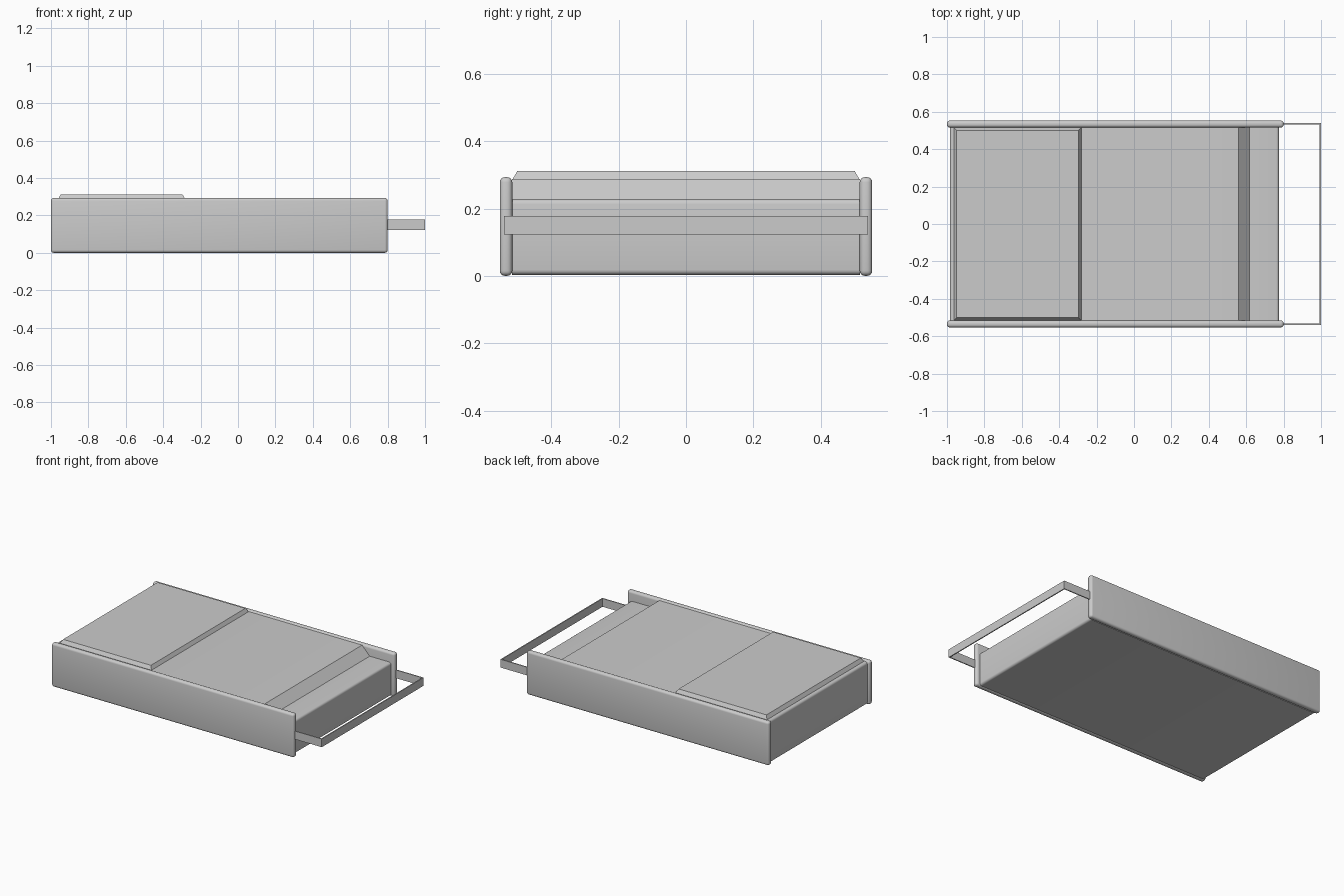
import bpy, bmesh
from mathutils import Vector

if "Cube" in bpy.data.objects:
    bpy.data.objects.remove(bpy.data.objects["Cube"])


def add_object(name, bm):
    bmesh.ops.recalc_face_normals(bm, faces=bm.faces[:])
    mesh = bpy.data.meshes.new(name)
    bm.to_mesh(mesh)
    bm.free()
    obj = bpy.data.objects.new(name, mesh)
    bpy.context.collection.objects.link(obj)
    return obj


def smooth(obj, angle=0.6):
    bpy.ops.object.select_all(action='DESELECT')
    obj.select_set(True)
    bpy.context.view_layer.objects.active = obj
    bpy.ops.object.shade_smooth_by_angle(angle=angle)


def box(bm, lo, hi):
    verts = bmesh.ops.create_cube(bm, size=1)["verts"]
    lo, hi = Vector(lo), Vector(hi)
    for v in verts:
        v.co = (lo + hi) / 2 + v.co * (hi - lo)
    return verts


def extrude_y(profile, half):
    bm = bmesh.new()
    face = bm.faces.new([bm.verts.new((x, -half, z)) for x, z in profile])
    new = bmesh.ops.extrude_face_region(bm, geom=[face])["geom"]
    moved = [g for g in new if isinstance(g, bmesh.types.BMVert)]
    bmesh.ops.translate(bm, verts=moved, vec=(0, 2 * half, 0))
    return bm


# Main body: side profile with a sloped step down to a low shelf, rounded at both ends
bm = extrude_y([(-0.985, 0.003), (0.775, 0.003), (0.775, 0.228),
                (0.617, 0.228), (0.56, 0.287), (-0.985, 0.287)], 0.517)
ends = [e for e in bm.edges
        if abs(e.verts[0].co.y - e.verts[1].co.y) > 0.5
        and (e.verts[0].co.x > 0.7 or e.verts[0].co.x < -0.9)]
bmesh.ops.bevel(bm, geom=ends, offset=0.015, segments=4, profile=0.5, affect='EDGES')
smooth(add_object("body", bm))

# Rounded side panels, one on each side
for side, name in ((-1, "front_side_panel"), (1, "back_side_panel")):
    bm = bmesh.new()
    y0, y1 = sorted((side * 0.516, side * 0.553))
    box(bm, (-1, y0, 0), (0.8, y1, 0.293))
    bmesh.ops.bevel(bm, geom=bm.edges[:], offset=0.015, segments=4,
                    profile=0.5, affect='EDGES')
    smooth(add_object(name, bm))

# Raised lid with sloping edges
bm = bmesh.new()
for v in box(bm, (-0.962, -0.515, 0.287), (-0.282, 0.515, 0.311)):
    if v.co.z > 0.3:
        v.co.x += 0.014 if v.co.x < -0.6 else -0.014
        v.co.y += 0.014 if v.co.y < 0 else -0.014
add_object("lid", bm)

# Flat strip handle bent into a U, ends set into the side panels
bm = bmesh.new()
outline = [(0.78, -0.54), (1.0, -0.54), (1.0, 0.54), (0.78, 0.54),
           (0.78, 0.533), (0.993, 0.533), (0.993, -0.533), (0.78, -0.533)]
rings = [[bm.verts.new((x, y, z)) for x, y in outline] for z in (0.123, 0.178)]
n = len(outline)
for i in range(n):
    j = (i + 1) % n
    bm.faces.new((rings[0][i], rings[0][j], rings[1][j], rings[1][i]))
for r in rings:
    for i in range(3):
        bm.faces.new((r[i], r[i + 1], r[6 - i], r[7 - i]))
add_object("handle", bm)
